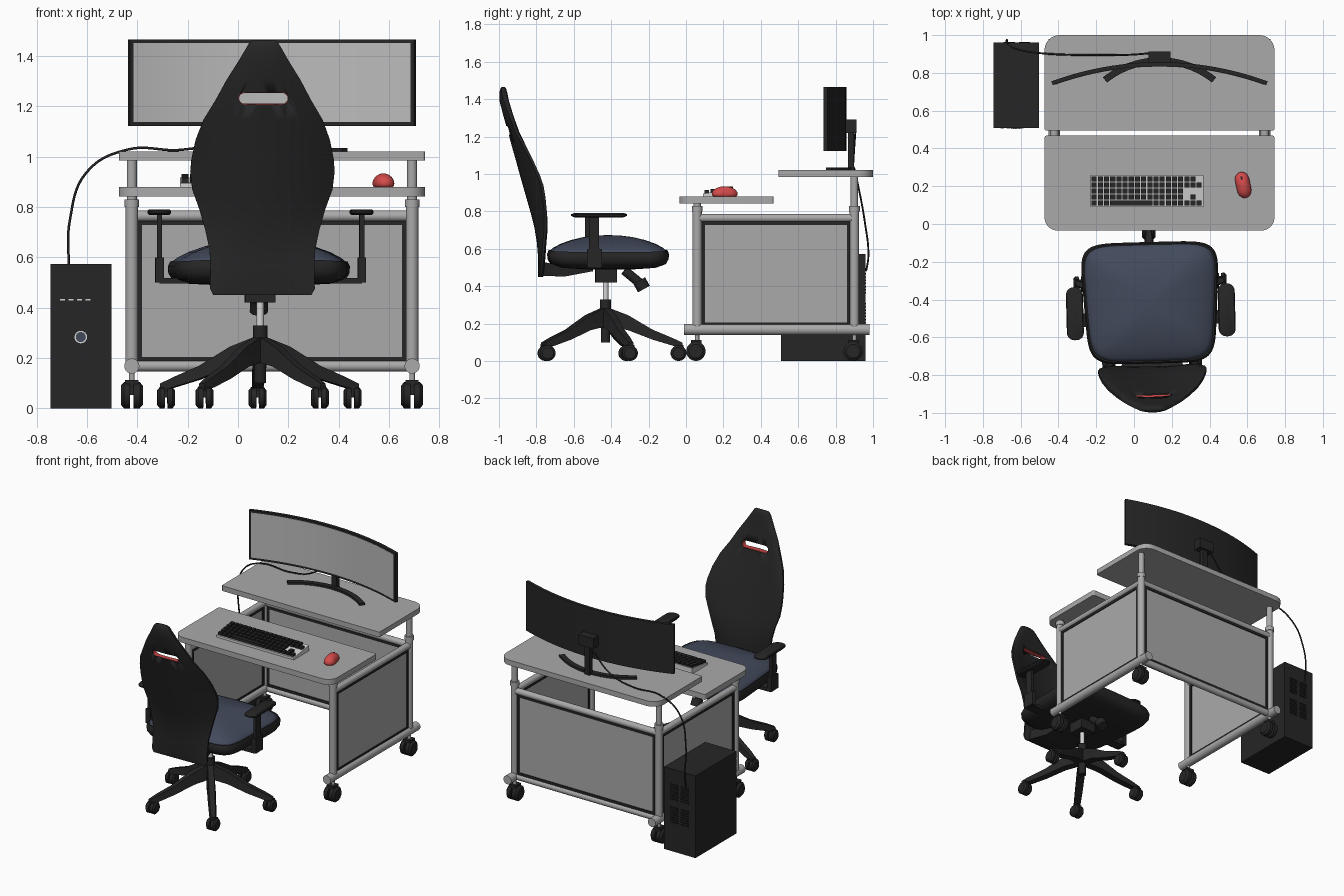
import bpy, bmesh, math
from mathutils import Matrix, Vector

if "Cube" in bpy.data.objects:
    bpy.data.objects.remove(bpy.data.objects["Cube"])

def material(name, r, g, b):
    m = bpy.data.materials.new(name)
    m.diffuse_color = (r, g, b, 1)
    m.use_nodes = True
    m.node_tree.nodes["Principled BSDF"].inputs["Base Color"].default_value = m.diffuse_color
    return m

DARK = material("charcoal", 0.019, 0.019, 0.019)
BLACK = material("black", 0.008, 0.008, 0.008)
GREY = material("desk grey", 0.40, 0.40, 0.40)
SCREEN = material("screen grey", 0.50, 0.50, 0.50)
LIGHT = material("light plastic", 0.66, 0.66, 0.66)
BLUE = material("seat blue", 0.055, 0.068, 0.105)
RED = material("red", 0.66, 0.07, 0.07)
I = Matrix.Identity(4)

def finish(bm, name, mat, xf=I, angle=35):
    bmesh.ops.recalc_face_normals(bm, faces=bm.faces[:])
    bm.transform(xf)
    me = bpy.data.meshes.new(name)
    bm.to_mesh(me)
    bm.free()
    me.materials.append(mat)
    ob = bpy.data.objects.new(name, me)
    bpy.context.collection.objects.link(ob)
    bpy.ops.object.select_all(action='DESELECT')
    ob.select_set(True)
    bpy.context.view_layer.objects.active = ob
    bpy.ops.object.shade_smooth_by_angle(angle=math.radians(angle))
    return ob

def box(bm, x0, x1, y0, y1, z0, z1):
    m = Matrix.Translation(((x0+x1)/2, (y0+y1)/2, (z0+z1)/2)) @ Matrix.Diagonal((x1-x0, y1-y0, z1-z0, 1))
    bmesh.ops.create_cube(bm, size=1, matrix=m)

def cyl(bm, a, b, r, r2=None, seg=20):
    a, b = Vector(a), Vector(b)
    m = Matrix.Translation((a+b)/2) @ (b-a).to_track_quat('Z', 'Y').to_matrix().to_4x4()
    bmesh.ops.create_cone(bm, cap_ends=True, segments=seg, radius1=r, radius2=r if r2 is None else r2,
                          depth=(b-a).length, matrix=m)

def loft(bm, rings):
    vs = [[bm.verts.new(p) for p in ring] for ring in rings]
    n = len(vs[0])
    for a, b in zip(vs, vs[1:]):
        for i in range(n):
            bm.faces.new((a[i], a[(i+1) % n], b[(i+1) % n], b[i]))
    bm.faces.new(vs[0])
    bm.faces.new(vs[-1])

def arc_band(bm, cx, ymid, R, half, depth, z0, z1, n=28):
    rings = []
    for i in range(n+1):
        t = -half + 2*half*i/n
        p = lambda r, z: (cx + r*math.sin(t), ymid - R + r*math.cos(t), z)
        rings.append([p(R, z0), p(R, z1), p(R-depth, z1), p(R-depth, z0)])
    loft(bm, rings)

def rounded(x0, x1, y0, y1, rf, rb):
    pts = []
    for cx, cy, r, a0 in ((x1, y1, rb, 0), (x0, y1, rb, 90), (x0, y0, rf, 180), (x1, y0, rf, 270)):
        ox, oy = cx + (r if cx == x0 else -r), cy + (r if cy == y0 else -r)
        pts += [(ox + r*math.cos(math.radians(a0+15*k)), oy + r*math.sin(math.radians(a0+15*k))) for k in range(7)]
    return pts

def caster(bm, x, y, r, w, top):
    for s in (-1, 1):
        x0, x1, x2 = x + s*w*0.08, x + s*w*0.36, x + s*w*0.5
        cyl(bm, (x0, y, r), (x1, y, r), r, seg=18)
        cyl(bm, (x1, y, r), (x2, y, r), r, r*0.72, seg=18)
    box(bm, x-w*0.3, x+w*0.3, y-r*0.5, y+r*0.6, r, top)

# desk: two tops, posts, rails
X0, X1, YF, YB = -0.422, 0.692, 0.06, 0.90
for nm, y0, y1, z0, z1, rf, rb in (("lower_desktop", -0.035, 0.468, 0.842, 0.88, 0.07, 0.012),
                                   ("upper_desktop", 0.495, 1.0, 0.984, 1.02, 0.012, 0.08)):
    bm = bmesh.new()
    o = rounded(-0.474, 0.744, y0, y1, rf, rb)
    loft(bm, [[(x, y, z) for x, y in o] for z in (z0, z1)])
    finish(bm, nm, GREY)
bm = bmesh.new()
for x in (X0, X1):
    for y, top in ((YF, 0.845), (YB, 0.99)):
        cyl(bm, (x, y, 0.17), (x, y, 0.815), 0.025)
        cyl(bm, (x, y, 0.80), (x, y, 0.83), 0.029)
        cyl(bm, (x, y, 0.82), (x, y, top), 0.02)
        cyl(bm, (x, y, 0.09), (x, y, 0.16), 0.011)
    cyl(bm, (x, -0.01, 0.168), (x, 0.98, 0.168), 0.03)
    cyl(bm, (x, YF, 0.764), (x, YB, 0.764), 0.022)
for z in (0.168, 0.764):
    cyl(bm, (X0, YB, z), (X1, YB, z), 0.022)
finish(bm, "desk_frame", GREY)

# desk panels with dark frames
bf, bp = bmesh.new(), bmesh.new()
for x in (X0, X1):
    box(bp, x-0.006, x+0.006, 0.09, 0.87, 0.20, 0.74)
    for y in (0.085, 0.86):
        box(bf, x-0.011, x+0.011, y, y+0.017, 0.19, 0.745)
    for z in (0.19, 0.728):
        box(bf, x-0.011, x+0.011, 0.085, 0.877, z, z+0.017)
box(bp, X0+0.03, X1-0.03, YB-0.006, YB+0.006, 0.20, 0.74)
for x in (X0+0.024, X1-0.041):
    box(bf, x, x+0.017, YB-0.011, YB+0.011, 0.187, 0.745)
for z in (0.187, 0.728):
    box(bf, X0+0.024, X1-0.024, YB-0.011, YB+0.011, z, z+0.017)
finish(bp, "desk_panels", GREY)
finish(bf, "panel_frames", DARK)
bm = bmesh.new()
for x in (X0, X1):
    for y in (YF-0.007, YB-0.007):
        caster(bm, x, y, 0.052, 0.088, 0.112)
finish(bm, "desk_casters", DARK)

# monitor
bm = bmesh.new()
arc_band(bm, 0.135, 0.857, 1.66, 0.352, 0.022, 1.123, 1.466)
finish(bm, "monitor_body", DARK)
bm = bmesh.new()
arc_band(bm, 0.135, 0.837, 1.64, 0.343, 0.004, 1.138, 1.452)
finish(bm, "monitor_screen", SCREEN, angle=5)
bm = bmesh.new()
arc_band(bm, 0.135, 0.882, 0.48, 0.675, 0.036, 1.02, 1.034)
box(bm, 0.115, 0.155, 0.866, 0.898, 1.02, 1.27)
box(bm, 0.077, 0.192, 0.853, 0.912, 1.22, 1.292)
finish(bm, "monitor_stand", DARK)

# cable from monitor to computer
cu = bpy.data.curves.new("cable", 'CURVE')
cu.dimensions, cu.bevel_depth, cu.bevel_resolution = '3D', 0.005, 2
sp = cu.splines.new('BEZIER')
path = [(0.10, 0.905, 1.22), (-0.05, 0.895, 1.07), (-0.22, 0.895, 1.028), (-0.44, 0.90, 1.028),
        (-0.60, 0.92, 0.94), (-0.668, 0.955, 0.75), (-0.673, 0.975, 0.56), (-0.673, 0.963, 0.48)]
sp.bezier_points.add(len(path)-1)
for b, p in zip(sp.bezier_points, path):
    b.co, b.handle_left_type, b.handle_right_type = p, 'AUTO', 'AUTO'
cu.materials.append(DARK)
bpy.context.collection.objects.link(bpy.data.objects.new("cable", cu))

# computer tower
bm = bmesh.new()
box(bm, -0.745, -0.503, 0.513, 0.96, 0, 0.573)
for z0, z1 in ((0.0, 0.412), (0.418, 0.467), (0.472, 0.52), (0.525, 0.573)):
    box(bm, -0.745, -0.503, 0.508, 0.514, z0, z1)
finish(bm, "computer_case", DARK)
bm = bmesh.new()
for k in range(7):
    for x in (-0.69, -0.61):
        for z in (0.20, 0.36):
            box(bm, x, x+0.06, 0.959, 0.963, z+k*0.017, z+k*0.017+0.008)
finish(bm, "rear_vents", BLACK)
bm = bmesh.new()
cyl(bm, (-0.625, 0.509, 0.283), (-0.625, 0.504, 0.283), 0.025, seg=24)
for k in range(4):
    box(bm, -0.708+k*0.034, -0.688+k*0.034, 0.505, 0.509, 0.429, 0.434)
finish(bm, "front_buttons", LIGHT)
bm = bmesh.new()
cyl(bm, (-0.625, 0.506, 0.283), (-0.625, 0.502, 0.283), 0.02, seg=24)
finish(bm, "power_button", BLUE)

# keyboard
bm = bmesh.new()
loft(bm, [[(x, 0.09, 0.88), (x, 0.26, 0.88), (x, 0.26, 0.918), (x, 0.09, 0.895)] for x in (-0.23, 0.367)])
finish(bm, "keyboard_base", LIGHT)
bm = bmesh.new()
def key(c, w, r):
    y, z, x = 0.098 + r*0.0318, 0.892 + r*0.0045, -0.224 + c*0.0327
    box(bm, x, x + w*0.0327 - 0.006, y, y+0.026, z, z+0.022)
for r in range(5):
    for c in range(15):
        if r > 0 or c < 3 or c > 9:
            key(c, 1, r)
    for c in range(15, 18):
        if r in (0, 3, 4) and not (r == 4 and c == 17) or (r == 1 and c == 16):
            key(c, 1, r)
key(3, 7, 0)
finish(bm, "keyboard_keys", DARK)

# mouse
bm = bmesh.new()
bmesh.ops.create_uvsphere(bm, u_segments=24, v_segments=14, radius=1)
for v in bm.verts:
    v.co = (v.co.x*0.043*(1-0.12*math.cos(v.co.y*3)), v.co.y*0.07, max(0, v.co.z*0.04+0.014))
MX = Matrix.Translation((0.578, 0.207, 0.88)) @ Matrix.Rotation(math.radians(12), 4, 'Z')
finish(bm, "mouse", RED, MX, 60)
bm = bmesh.new()
cyl(bm, (-0.005, 0.035, 0.04), (0.005, 0.035, 0.04), 0.011, seg=14)
finish(bm, "mouse_wheel", DARK, MX)

# chair frame of reference: slightly turned
C = Matrix.Translation((0.088, -0.43, 0)) @ Matrix.Rotation(math.radians(1.5), 4, 'Z') @ Matrix.Translation((0, 0.43, 0))
YC = -0.43

# chair base: hub, five legs, casters
bm, bc = bmesh.new(), bmesh.new()
cyl(bm, (0, YC, 0.20), (0, YC, 0.33), 0.029)
cyl(bm, (0, YC, 0.10), (0, YC, 0.22), 0.024)
for k in range(5):
    a = math.radians(90 + 72*k)
    d, s = Vector((math.cos(a), math.sin(a), 0)), Vector((-math.sin(a), math.cos(a), 0))
    rings = []
    for r, z0, z1, w in ((0.015, 0.185, 0.285, 0.026), (0.12, 0.165, 0.245, 0.028), (0.25, 0.115, 0.168, 0.026),
                         (0.36, 0.082, 0.122, 0.023), (0.412, 0.073, 0.098, 0.016)):
        p = d*r + Vector((0, YC, 0))
        rings.append([p+s*w+Vector((0, 0, z0)), p+s*w*0.7+Vector((0, 0, z1)),
                      p-s*w*0.7+Vector((0, 0, z1)), p-s*w+Vector((0, 0, z0))])
    loft(bm, rings)
    caster(bc, d.x*0.39, YC + d.y*0.39, 0.042, 0.07, 0.085)
finish(bm, "chair_base", DARK, C)
finish(bc, "chair_casters", DARK, C)
bm = bmesh.new()
cyl(bm, (0, YC, 0.32), (0, YC, 0.44), 0.015)
finish(bm, "gas_spring", LIGHT, C)

# seat mechanism, tilt knob, back bracket
bm = bmesh.new()
box(bm, -0.06, 0.06, YC-0.055, YC+0.06, 0.42, 0.51)
cyl(bm, (0, -0.33, 0.485), (0, -0.245, 0.415), 0.025)
cyl(bm, (0, -0.25, 0.43), (0, -0.225, 0.385), 0.036)
loft(bm, [[(x, y, z0), (x, y, z1), (-x, y, z1), (-x, y, z0)] for x, y, z0, z1 in
          ((0.10, -0.50, 0.48, 0.51), (0.13, -0.65, 0.452, 0.505), (0.17, -0.77, 0.455, 0.53))])
finish(bm, "seat_mechanism", DARK, C)

# seat: domed cushion in a shallow shell
def seat_ring(s, z):
    pts = []
    for k in range(56):
        a = 2*math.pi*k/56
        c, n = math.cos(a), math.sin(a)
        u, v = [math.copysign(abs(t)**0.33, t) for t in (c, n)]
        pts.append((u*s*(0.353+0.019*v), -0.417+v*s*0.322, z - 0.012*s*s*u*u))
    return pts
bm = bmesh.new()
loft(bm, [seat_ring(s, z) for s, z in ((0.02, 0.673), (0.2, 0.671), (0.4, 0.663), (0.6, 0.648), (0.78, 0.628),
                                       (0.9, 0.608), (0.96, 0.592), (0.96, 0.56))])
finish(bm, "seat_cushion", BLUE, C, 60)
bm = bmesh.new()
loft(bm, [seat_ring(s, z) for s, z in ((0.93, 0.592), (0.975, 0.595), (1, 0.575), (0.995, 0.548), (0.95, 0.522),
                                       (0.8, 0.503), (0.5, 0.493), (0.02, 0.49))])
finish(bm, "seat_shell", DARK, C, 60)

# backrest: height, half width, rear y, side wrap, thickness
ROWS = [(0.45, 0.195, -0.785, 0.0, 0.02), (0.475, 0.208, -0.79, 0.005, 0.032), (0.57, 0.207, -0.792, 0.015, 0.038),
        (0.63, 0.21, -0.797, 0.025, 0.042), (0.71, 0.227, -0.81, 0.045, 0.048), (0.79, 0.25, -0.83, 0.065, 0.05),
        (0.87, 0.279, -0.853, 0.08, 0.05), (0.94, 0.287, -0.873, 0.088, 0.05), (0.99, 0.283, -0.887, 0.085, 0.05),
        (1.067, 0.267, -0.908, 0.072, 0.048), (1.147, 0.237, -0.931, 0.055, 0.046), (1.225, 0.19, -0.952, 0.035, 0.046),
        (1.305, 0.147, -0.975, 0.028, 0.046), (1.385, 0.097, -0.996, 0.022, 0.048), (1.435, 0.068, -0.998, 0.01, 0.042),
        (1.457, 0.055, -0.992, 0.004, 0.03), (1.464, 0.045, -0.985, 0.0, 0.016)]
US = [-1+i/8 for i in range(17)]
bm = bmesh.new()
rings = []
for z, hw, yb, c, t in ROWS:
    rear = [(u*hw, yb + c*u*u, z) for u in US]
    front = [(u*hw, yb + c*u*u + t*(0.3+0.7*math.sqrt(1-u*u)), z) for u in reversed(US)]
    rings.append(rear + front)
loft(bm, rings)
back = finish(bm, "backrest", DARK, C, 50)

# slot through the backrest with a red lining
def capsule(hw, hh):
    return [((hw-hh)*(1 if k < 9 else -1) + hh*math.cos(a), 1.232 + hh*math.sin(a))
            for k in range(18) for a in [math.radians(-90 + 22.5*(k if k < 9 else k-1))]]
bm = bmesh.new()
loft(bm, [[(x, y, z) for x, z in capsule(0.1, 0.024)] for y in (-1.1, -0.8)])
cut = finish(bm, "slot_cutter", RED, C)
cut.hide_render = True
mod = back.modifiers.new("slot", 'BOOLEAN')
mod.operation, mod.object, mod.solver = 'DIFFERENCE', cut, 'EXACT'
bpy.context.view_layer.objects.active = back
bpy.ops.object.modifier_apply(modifier=mod.name)
bpy.data.objects.remove(cut)
bm = bmesh.new()
yb = lambda x, z: -0.954 - (z-1.232)*0.28 + 0.034*(x/0.19)**2
loops = [[bm.verts.new((x, yb(x, z) + d, z)) for x, z in capsule(w, h)]
         for w, h, d in ((0.101, 0.025, 0.006), (0.097, 0.021, 0.006), (0.097, 0.021, 0.036), (0.101, 0.025, 0.036))]
for a, b in zip(loops, loops[1:] + loops[:1]):
    for i in range(18):
        bm.faces.new((a[i], a[(i+1) % 18], b[(i+1) % 18], b[i]))
finish(bm, "slot_lining", RED, C)

# armrests
bm = bmesh.new()
for s in (-1, 1):
    x = s*0.402
    pad = rounded(x-0.045, x+0.045, -0.605, -0.325, 0.04, 0.04)
    loft(bm, [[(x+(p-x)*k, -0.465+(q+0.465)*k, z) for p, q in pad] for k, z in ((0.85, 0.768), (1, 0.776), (1, 0.784), (0.9, 0.79))])
    box(bm, x-0.010, x+0.010, -0.53, -0.475, 0.55, 0.772)
    box(bm, x-0.016, x+0.016, -0.54, -0.46, 0.50, 0.60)
    box(bm, min(x, s*0.2), max(x, s*0.2), -0.535, -0.465, 0.495, 0.517)
finish(bm, "armrests", DARK, C)
